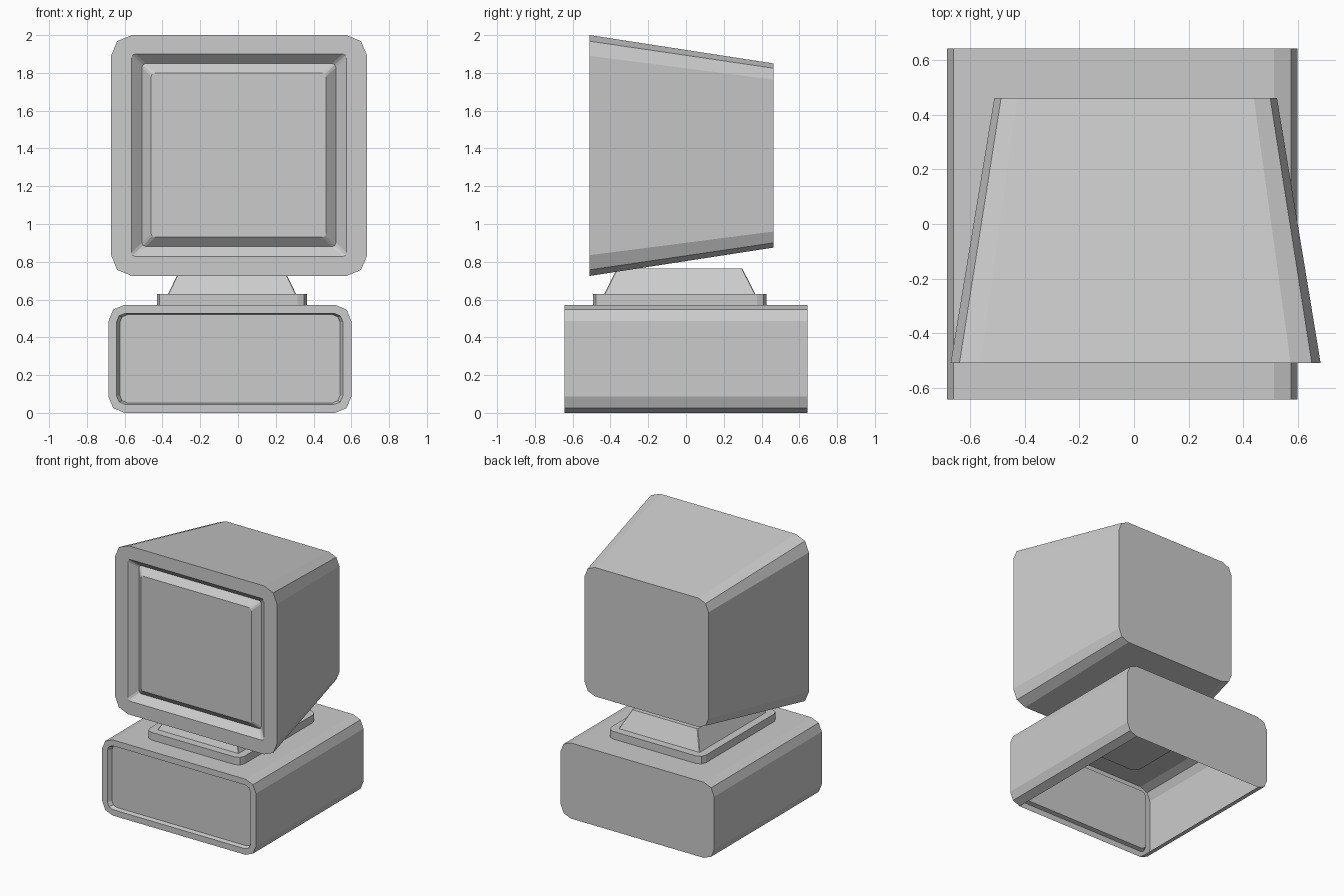
import bpy, bmesh, math

if "Cube" in bpy.data.objects:
    bpy.data.objects.remove(bpy.data.objects["Cube"])


def rounded_loop(u0, u1, v0, v1, r, segs=2):
    """Rounded rectangle outline, starting at the lower-left corner."""
    corners = [(u0 + r, v0 + r, 180), (u1 - r, v0 + r, 270),
               (u1 - r, v1 - r, 0), (u0 + r, v1 - r, 90)]
    pts = []
    for cu, cv, start in corners:
        for i in range(segs + 1):
            a = math.radians(start + 90 * i / segs)
            pts.append((cu + r * math.cos(a), cv + r * math.sin(a)))
    return pts


def loft(name, rings, upright=False, segs=2, open_bottom_span=None):
    """Skin rings (u0, u1, v0, v1, depth, radius) and cap both ends.
    Rings lie in xz along y, or in xy along z when upright."""
    bm = bmesh.new()
    loops = []
    for u0, u1, v0, v1, d, r in rings:
        loops.append([bm.verts.new((u, v, d) if upright else (u, d, v))
                      for u, v in rounded_loop(u0, u1, v0, v1, r, segs)])
    n = len(loops[0])
    for k, (a, b) in enumerate(zip(loops, loops[1:])):
        for i in range(n):
            # the flat strip after the first corner is the underside
            if k == open_bottom_span and i == segs:
                continue
            j = (i + 1) % n
            bm.faces.new((a[i], a[j], b[j], b[i]))
    bm.faces.new(loops[0])
    bm.faces.new(loops[-1])
    bmesh.ops.recalc_face_normals(bm, faces=bm.faces)
    mesh = bpy.data.meshes.new(name)
    bm.to_mesh(mesh)
    bm.free()
    obj = bpy.data.objects.new(name, mesh)
    bpy.context.collection.objects.link(obj)
    return obj


# Monitor: raised screen, groove around it, bezel, tapered shell
loft("monitor", [
    (-0.46, 0.467, 0.93, 1.80, -0.505, 0.02),
    (-0.508, 0.518, 0.88, 1.85, -0.46, 0.02),
    (-0.565, 0.575, 0.828, 1.90, -0.51, 0.02),
    (-0.672, 0.684, 0.725, 2.00, -0.51, 0.11),
    (-0.512, 0.524, 0.875, 1.85, 0.462, 0.085),
])

# Computer case: recessed front panel, rim, box with an open underside
loft("computer_case", [
    (-0.625, 0.54, 0.053, 0.52, -0.613, 0.04),
    (-0.643, 0.555, 0.045, 0.527, -0.643, 0.045),
    (-0.686, 0.60, 0.0, 0.572, -0.643, 0.086),
    (-0.686, 0.60, 0.0, 0.572, 0.643, 0.086),
], open_bottom_span=2)

# Stand plate
loft("stand_plate", [
    (-0.43, 0.365, -0.492, 0.425, 0.565, 0.05),
    (-0.43, 0.365, -0.492, 0.425, 0.63, 0.05),
], upright=True)

# Tapered neck between plate and monitor
loft("stand_neck", [
    (-0.37, 0.307, -0.432, 0.366, 0.63, 0.004),
    (-0.305, 0.242, -0.365, 0.298, 0.765, 0.004),
], upright=True, segs=1)
